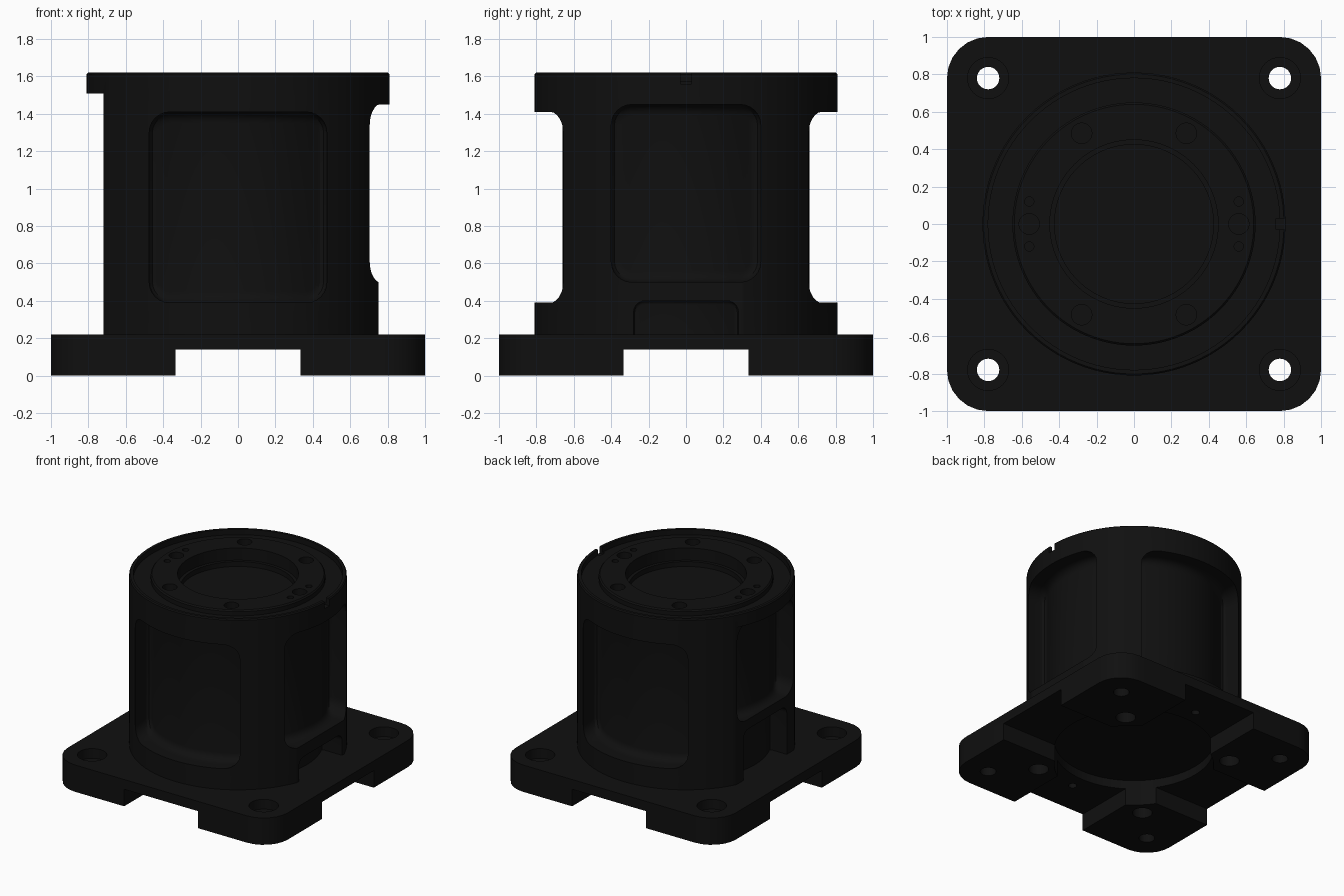
import bpy, bmesh, math
from mathutils import Matrix

if "Cube" in bpy.data.objects:
    bpy.data.objects.remove(bpy.data.objects["Cube"])

black = bpy.data.materials.new("black_finish")
black.diffuse_color = (0.005, 0.005, 0.005, 1)
black.use_nodes = True
black.node_tree.nodes["Principled BSDF"].inputs["Base Color"].default_value = black.diffuse_color


def make(name, bm):
    bmesh.ops.remove_doubles(bm, verts=bm.verts, dist=1e-5)
    bmesh.ops.recalc_face_normals(bm, faces=bm.faces)
    me = bpy.data.meshes.new(name)
    bm.to_mesh(me)
    bm.free()
    ob = bpy.data.objects.new(name, me)
    bpy.context.collection.objects.link(ob)
    return ob


def prism(name, outline, z0, z1):
    bm = bmesh.new()
    low = [bm.verts.new((x, y, z0)) for x, y in outline]
    high = [bm.verts.new((x, y, z1)) for x, y in outline]
    bm.faces.new(low)
    bm.faces.new(high)
    n = len(low)
    for i in range(n):
        j = (i + 1) % n
        bm.faces.new((low[i], low[j], high[j], high[i]))
    return make(name, bm)


def circle(x, y, r, n=32):
    return [(x + r * math.cos(math.tau * i / n), y + r * math.sin(math.tau * i / n)) for i in range(n)]


def rect(x0, x1, y0, y1):
    return [(x0, y0), (x1, y0), (x1, y1), (x0, y1)]


def cut(target, cutter):
    cutter.hide_render = True
    mod = target.modifiers.new("cut", 'BOOLEAN')
    mod.operation = 'DIFFERENCE'
    mod.solver = 'EXACT'
    mod.object = cutter
    bpy.context.view_layer.objects.active = target
    bpy.ops.object.modifier_apply(modifier=mod.name)
    bpy.data.objects.remove(cutter, do_unlink=True)


def drill(target, x, y, r, z0, z1, n=32):
    cut(target, prism("drill", circle(x, y, r, n), z0, z1))


def finish(ob):
    ob.data.materials.clear()
    ob.data.materials.append(black)
    for p in ob.data.polygons:
        p.material_index = 0
    bpy.ops.object.select_all(action='DESELECT')
    ob.select_set(True)
    bpy.context.view_layer.objects.active = ob
    bpy.ops.object.shade_smooth_by_angle(angle=math.radians(30))


def pocket(angle, half, z0, z1, floor, corner=0.11, fillet=0.06):
    """Rounded window cutter whose floor follows a cylinder, with filleted floor edges."""
    bm = bmesh.new()
    rings = []
    steps = 4
    levels = [(floor + fillet * (1 - math.cos(a)), fillet * (1 - math.sin(a)))
              for a in (math.pi / 2 * k / steps for k in range(steps + 1))]
    for r, inset in levels + [(1.0, 0.0)]:
        h, c = half - inset, corner - inset
        cols = []
        for k in range(7):
            a = math.pi / 2 * k / 6
            cols.append((-h + c * (1 - math.cos(a)), c * (1 - math.sin(a))))
        mids = [(-(h - c) + 2 * (h - c) * k / 12, 0.0) for k in range(1, 12)]
        cols = cols + mids + [(-s, d) for s, d in reversed(cols)]
        top = [bm.verts.new((s, -math.sqrt(r * r - s * s), z1 - inset - d)) for s, d in cols]
        bot = [bm.verts.new((s, -math.sqrt(r * r - s * s), z0 + inset + d)) for s, d in cols]
        rings.append((top, bot))
    for top, bot in (rings[0], rings[-1]):
        for i in range(len(top) - 1):
            bm.faces.new((top[i], top[i + 1], bot[i + 1], bot[i]))
    for (t0, b0), (t1, b1) in zip(rings, rings[1:]):
        l0, l1 = t0 + b0[::-1], t1 + b1[::-1]
        n = len(l0)
        for i in range(n):
            j = (i + 1) % n
            bm.faces.new((l0[i], l0[j], l1[j], l1[i]))
    bmesh.ops.rotate(bm, verts=bm.verts, matrix=Matrix.Rotation(math.radians(angle), 3, 'Z'))
    return make("pocket", bm)


# Base plate with rounded corners
R = 0.22
outline = []
for q, (sx, sy) in enumerate(((1, 1), (-1, 1), (-1, -1), (1, -1))):
    for k in range(7):
        a = math.pi / 2 * (q + k / 6)
        outline.append((sx * (1 - R) + R * math.cos(a), sy * (1 - R) + R * math.sin(a)))
base = prism("base_plate", outline, 0, 0.22)

# Cross channel under the plate leaves four feet, with a round recess between them
cut(base, prism("channel", rect(-0.335, 0.335, -1.2, 1.2), -0.1, 0.14))
cut(base, prism("channel", rect(-1.2, 1.2, -0.335, 0.335), -0.1, 0.14))
drill(base, 0, 0, 0.6, -0.1, 0.212, 64)

# Mounting holes with counterbores, blind foot holes, channel holes
for sx in (-1, 1):
    for sy in (-1, 1):
        drill(base, sx * 0.78, sy * 0.78, 0.06, -0.1, 0.4)
        drill(base, sx * 0.78, sy * 0.78, 0.11, 0.14, 0.4)
        drill(base, sx * 0.51, sy * 0.51, 0.075, -0.1, 0.13)
    drill(base, 0, sx * 0.72, 0.032, 0.05, 0.2, 16)
finish(base)

# Turned housing: outer rim, annular groove, raised flange and central bore
profile = [(0, 0.22), (0.81, 0.22), (0.81, 1.612), (0.802, 1.62), (0.78, 1.62), (0.78, 1.575),
           (0.65, 1.575), (0.65, 1.61), (0.64, 1.62), (0.45, 1.62), (0.45, 1.52),
           (0.425, 1.52), (0.425, 1.48), (0, 1.48)]
bm = bmesh.new()
vs = [bm.verts.new((x, 0, z)) for x, z in profile]
es = [bm.edges.new(p) for p in zip(vs, vs[1:])]
bmesh.ops.spin(bm, geom=vs + es, cent=(0, 0, 0), axis=(0, 0, 1), angle=math.tau, steps=96)
body = make("housing", bm)

# Side flats, then the windows around the housing
cut(body, prism("left_flat", rect(-1, -0.72, -0.6, 0.6), 0.1, 1.51))
cut(body, prism("right_flat", rect(0.75, 1, -0.6, 0.6), 0.1, 0.55))
for angle, half, z0, z1, floor in ((0, 0.475, 0.39, 1.41, 0.66),
                                   (180, 0.475, 0.39, 1.41, 0.66),
                                   (90, 0.40, 0.50, 1.45, 0.66),
                                   (-90, 0.365, 0.70, 1.50, 0.655)):
    cut(body, pocket(angle, half, z0, z1, floor))
# Cable openings at the foot of both sides
cut(body, pocket(90, 0.28, 0.05, 0.40, 0.63, 0.06, 0.02))
cut(body, pocket(-90, 0.28, 0.05, 0.62, 0.63, 0.06, 0.02))

# Flange screw holes, pin holes and rim notch
for k in range(6):
    a = math.tau * k / 6
    drill(body, 0.56 * math.cos(a), 0.56 * math.sin(a), 0.055, 1.55, 1.7, 24)
for sx in (-1, 1):
    for sy in (-1, 1):
        drill(body, sx * 0.56, sy * 0.12, 0.025, 1.57, 1.7, 16)
cut(body, prism("rim_notch", rect(0.76, 0.9, -0.03, 0.03), 1.56, 1.7))
finish(body)
